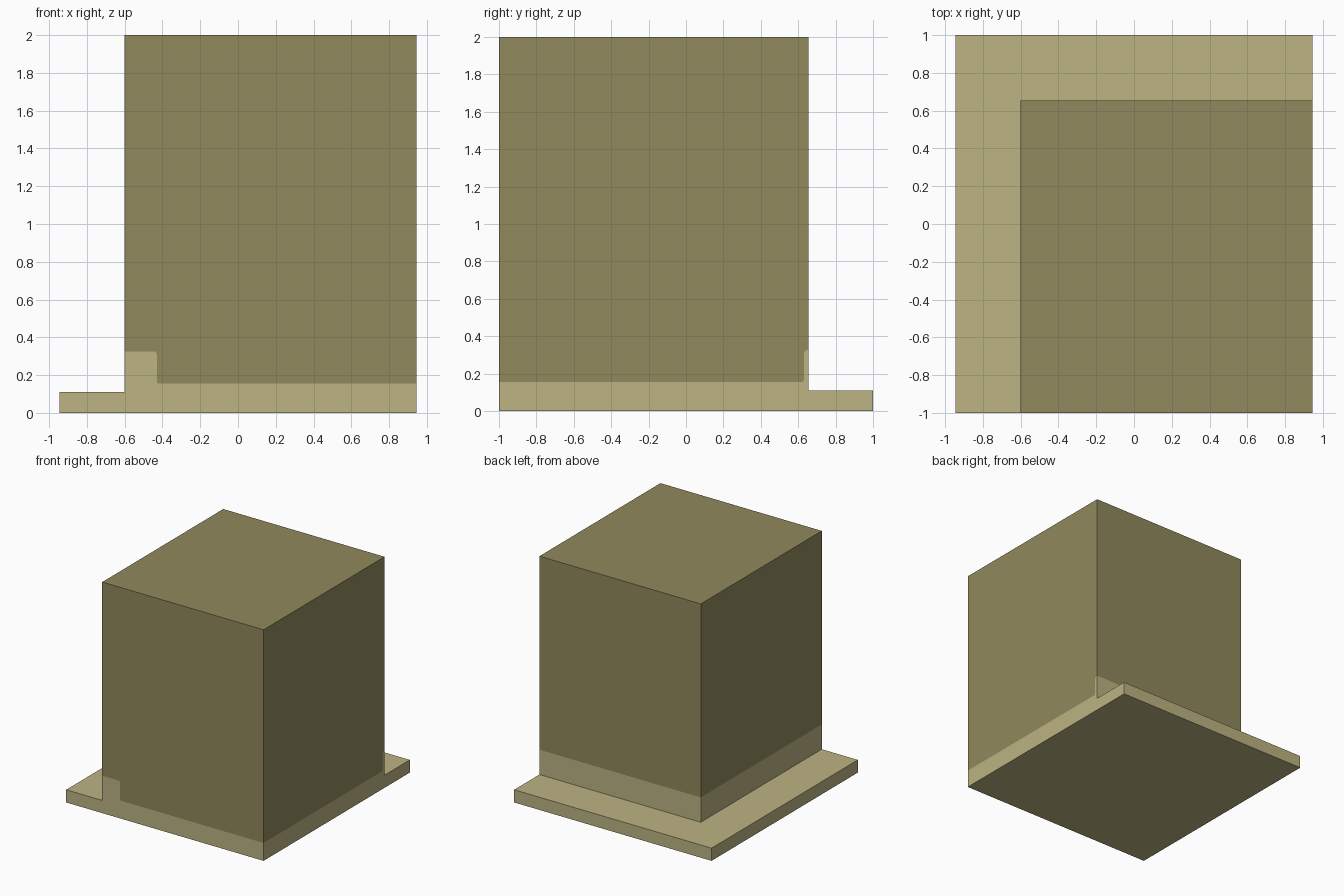
import bpy, bmesh

if "Cube" in bpy.data.objects:
    bpy.data.objects.remove(bpy.data.objects["Cube"])

def material(name, rgb):
    m = bpy.data.materials.new(name)
    m.diffuse_color = (*rgb, 1)
    m.use_nodes = True
    m.node_tree.nodes["Principled BSDF"].inputs["Base Color"].default_value = m.diffuse_color
    return m

light = material("light khaki", (0.503, 0.451, 0.223))
dark = material("dark olive", (0.283, 0.250, 0.107))

X0, X1, Y0, Y1 = -0.60, 0.945, -1.0, 0.655   # block footprint
BASE, TOP, HIGH, LOW = 0.11, 2.0, 0.325, 0.155   # plate top, roof, band heights

def build(name, faces):
    """Weld a list of (points, material index) into one closed mesh."""
    bm = bmesh.new()
    for pts, mat in faces:
        bm.faces.new([bm.verts.new(p) for p in pts]).material_index = mat
    bmesh.ops.remove_doubles(bm, verts=bm.verts[:], dist=1e-5)
    bmesh.ops.recalc_face_normals(bm, faces=bm.faces[:])
    me = bpy.data.meshes.new(name)
    bm.to_mesh(me)
    bm.free()
    me.materials.append(light)
    me.materials.append(dark)
    ob = bpy.data.objects.new(name, me)
    bpy.context.collection.objects.link(ob)

def banded_wall(line, place):
    """Wall split by a line into a light lower band and a dark upper part."""
    a, b = line[0][0], line[-1][0]
    low = [(a, BASE)] + line + [(b, BASE)]
    high = [(a, TOP)] + line + [(b, TOP)]
    return [([place(*p) for p in low], 0), ([place(*p) for p in high], 1)]

def flat(x0, x1, y0, y1, z):
    return [(x0, y0, z), (x1, y0, z), (x1, y1, z), (x0, y1, z)]

# band edges: front and right step down, back and left stay level
front = [(X0, HIGH), (-0.442, HIGH), (-0.434, 0.321), (-0.430, 0.311),
         (-0.430, 0.167), (-0.427, 0.158), (-0.418, LOW), (X1, LOW)]
right = [(Y0, LOW), (0.617, LOW), (0.626, 0.158), (0.630, 0.167),
         (0.630, 0.308), (0.634, 0.318), (0.643, HIGH), (Y1, HIGH)]

# tall block
build("block",
      banded_wall(front, lambda u, z: (u, Y0, z))
      + banded_wall(right, lambda u, z: (X1, u, z))
      + banded_wall([(X0, HIGH), (X1, HIGH)], lambda u, z: (u, Y1, z))
      + banded_wall([(Y0, HIGH), (Y1, HIGH)], lambda u, z: (X0, u, z))
      + [(flat(X0, X1, Y0, Y1, TOP), 1), (flat(X0, X1, Y0, Y1, BASE), 0)])

# base plate
bottom, top = flat(-X1, X1, -1, 1, 0), flat(-X1, X1, -1, 1, BASE)
sides = [([bottom[i - 1], bottom[i], top[i], top[i - 1]], 0) for i in range(4)]
build("base_plate", sides + [(bottom, 0), (top, 0)])
